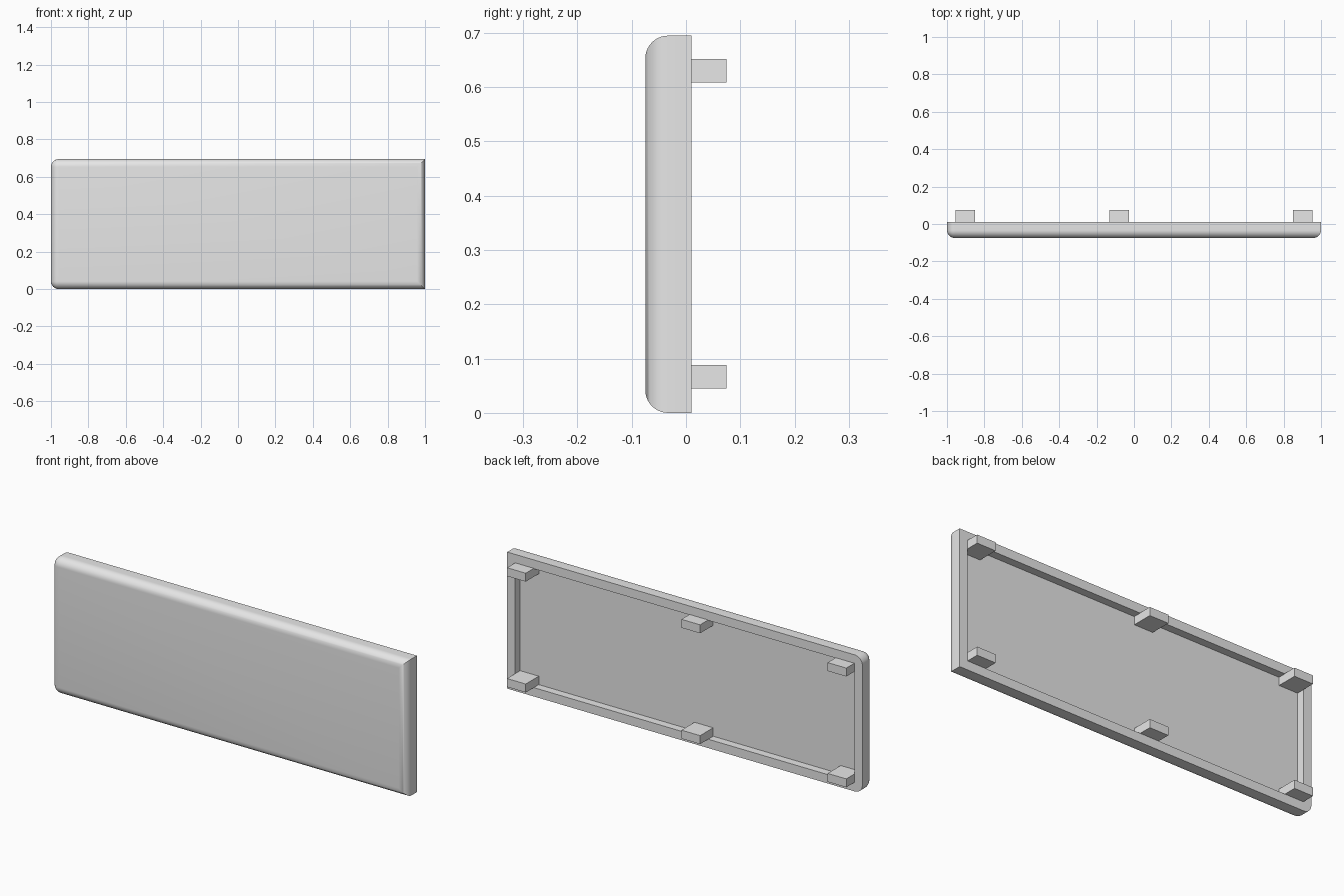
import bpy
import bmesh
from mathutils import Matrix, Vector

cube = bpy.data.objects.get("Cube")
if cube:
    bpy.data.objects.remove(cube, do_unlink=True)

HEIGHT = 0.695
FRONT, BACK, FLOOR, PEG_END = -0.075, 0.01, -0.03, 0.075
RIM = 0.045
RADIUS = 0.042

grey = bpy.data.materials.new("plain grey")
grey.use_nodes = True
colour = (0.8, 0.8, 0.8, 1)
grey.diffuse_color = colour
grey.node_tree.nodes["Principled BSDF"].inputs["Base Color"].default_value = colour


def add_box(bm, low, high):
    low, high = Vector(low), Vector(high)
    matrix = Matrix.Translation((low + high) / 2) @ Matrix.Diagonal((*(high - low), 1))
    bmesh.ops.create_cube(bm, size=1, matrix=matrix)


def finish(bm, name):
    bmesh.ops.recalc_face_normals(bm, faces=bm.faces)
    mesh = bpy.data.meshes.new(name)
    bm.to_mesh(mesh)
    bm.free()
    mesh.materials.append(grey)
    obj = bpy.data.objects.new(name, mesh)
    bpy.context.collection.objects.link(obj)
    return obj


# Panel with a shallow recess in the back
bm = bmesh.new()
add_box(bm, (-1, FRONT, 0), (1, BACK, HEIGHT))
back = max(bm.faces, key=lambda f: f.calc_center_median().y)
bmesh.ops.inset_region(bm, faces=[back], thickness=RIM, use_even_offset=True)
pocket = bmesh.ops.extrude_face_region(bm, geom=[back])
bmesh.ops.translate(bm, vec=(0, FLOOR - BACK, 0),
                    verts=[v for v in pocket["geom"] if isinstance(v, bmesh.types.BMVert)])
if back.is_valid:
    bmesh.ops.delete(bm, geom=[back], context="FACES_ONLY")


# Round the front border and the two corners of one end
def is_rounded(edge):
    a, b = (v.co for v in edge.verts)
    front_edge = max(a.y, b.y) < FRONT + 0.001
    end_corner = max(a.x, b.x) < -0.999 and abs(a.y - b.y) > 0.05
    return front_edge or end_corner


bmesh.ops.bevel(bm, geom=[e for e in bm.edges if is_rounded(e)], offset=RADIUS,
                offset_type="OFFSET", segments=10, profile=0.5, affect="EDGES")
panel = finish(bm, "panel")
bpy.context.view_layer.objects.active = panel
panel.select_set(True)
bpy.ops.object.shade_smooth_by_angle(angle=0.6)

# Mounting pegs along the top and bottom of the recess
for row, z in (("lower", RIM), ("upper", HEIGHT - RIM - 0.041)):
    for place, x in (("right", -0.955), ("middle", -0.132), ("left", 0.85)):
        bm = bmesh.new()
        add_box(bm, (x, FLOOR, z), (x + 0.105, PEG_END, z + 0.043))
        finish(bm, f"{row}_{place}_peg")
